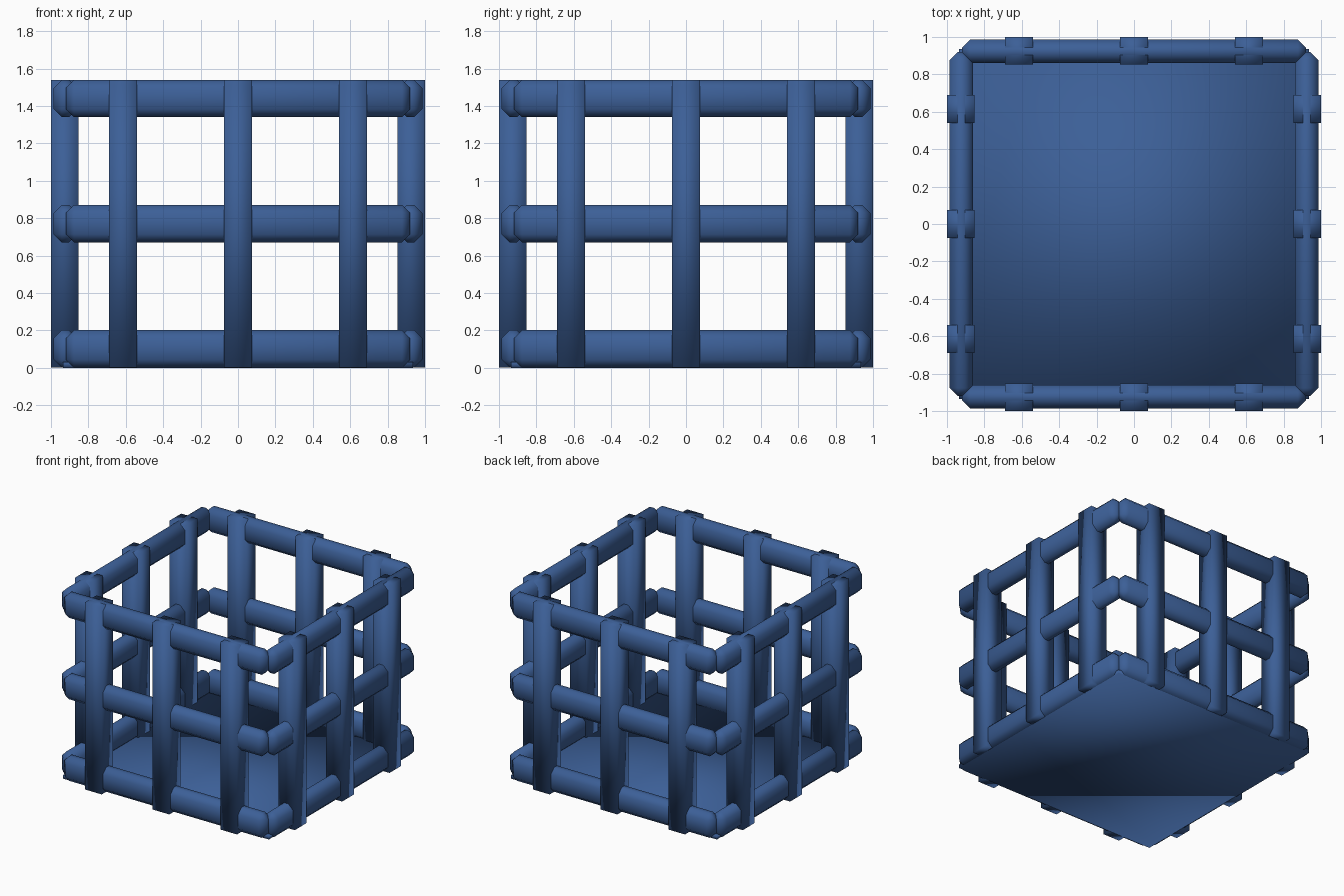
import bpy
import bmesh
from math import pi
from mathutils import Matrix

if "Cube" in bpy.data.objects:
    bpy.data.objects.remove(bpy.data.objects["Cube"], do_unlink=True)

blue = bpy.data.materials.new("slate_blue")
blue.use_nodes = True
color = (0.045, 0.115, 0.31, 1.0)
blue.diffuse_color = color
blue.node_tree.nodes["Principled BSDF"].inputs["Base Color"].default_value = color

HEIGHT = 1.54
WALL = 0.923        # distance from the centre to each wall's middle plane
POST_X = 0.615      # spacing of the posts along a wall


def box(name, size, centre, turn=0.0, chamfer=0.0):
    """Soft-shaded box, optionally chamfered, turned about the vertical axis."""
    bm = bmesh.new()
    bmesh.ops.create_cube(bm, size=1.0)
    bmesh.ops.scale(bm, vec=size, verts=bm.verts)
    if chamfer:
        bmesh.ops.bevel(bm, geom=bm.edges[:], offset=chamfer, segments=1,
                        affect='EDGES', profile=0.5)
    bmesh.ops.translate(bm, vec=centre, verts=bm.verts)
    bmesh.ops.transform(bm, matrix=Matrix.Rotation(turn, 4, 'Z'), verts=bm.verts)
    for face in bm.faces:
        face.smooth = True
    mesh = bpy.data.meshes.new(name)
    bm.to_mesh(mesh)
    bm.free()
    mesh.materials.append(blue)
    obj = bpy.data.objects.new(name, mesh)
    bpy.context.collection.objects.link(obj)
    return obj


# Floor panel
box("floor", (1.87, 1.87, 0.03), (0, 0, 0.015))

# Four identical walls of rails and posts
for i, side in enumerate(("front", "left", "back", "right")):
    turn = i * pi / 2
    for level, z in (("bottom", 0.101), ("middle", 0.771), ("top", HEIGHT - 0.1)):
        box(f"{side}_{level}_rail", (1.84, 0.125, 0.2), (0, -WALL, z), turn, 0.043)
    for n in (-1, 0, 1):
        box(f"{side}_post_{n + 2}", (0.152, 0.148, HEIGHT - 0.002),
            (n * POST_X, -0.926, HEIGHT / 2), turn)
